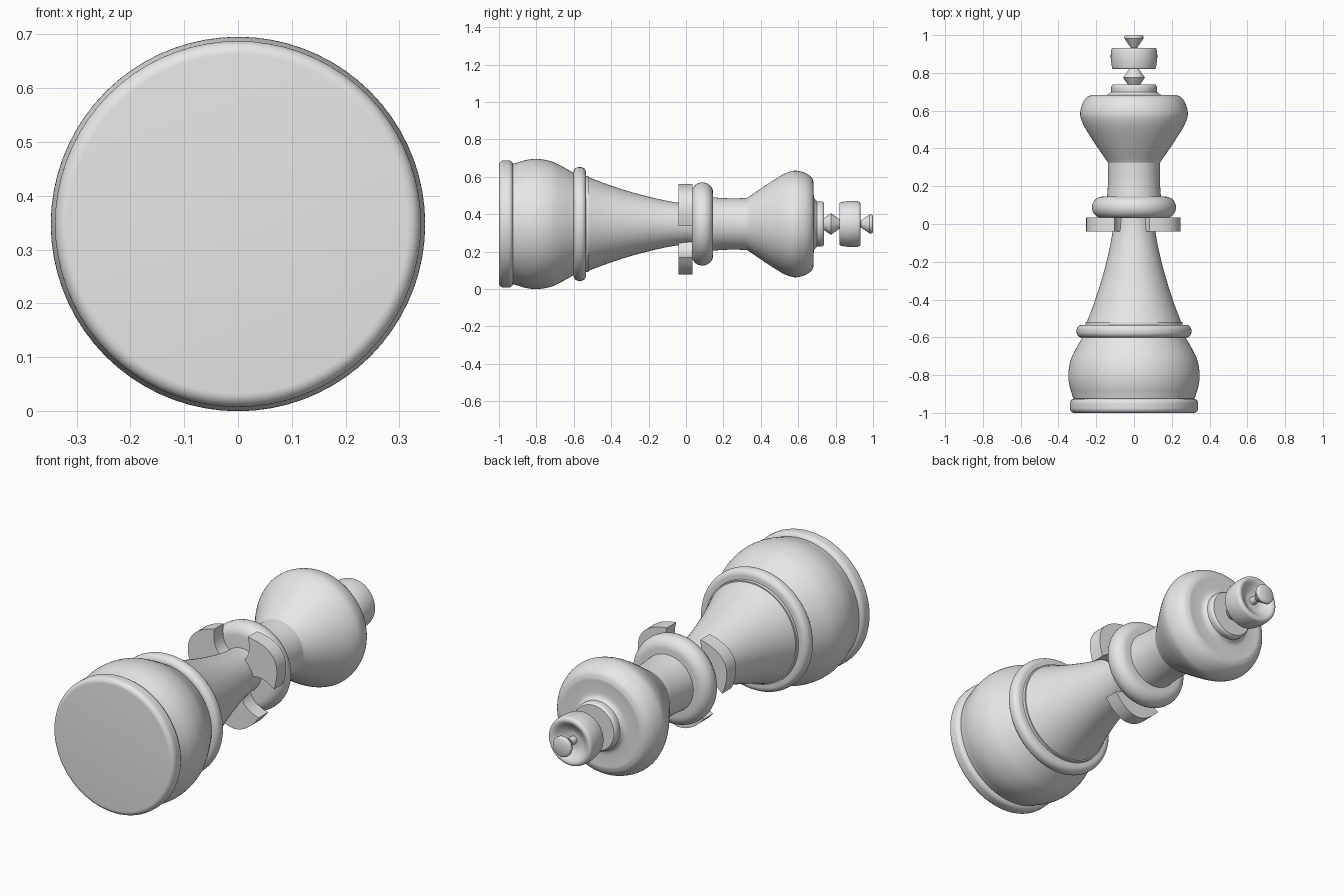
import bpy, bmesh, math
from mathutils import Matrix, Vector

cube = bpy.data.objects.get("Cube")
if cube:
    bpy.data.objects.remove(cube, do_unlink=True)

AXIS_Z = 0.3475
SIDES = 72

grey = bpy.data.materials.new("plain grey")
grey.use_nodes = True
grey.diffuse_color = (0.8, 0.8, 0.8, 1)
grey.node_tree.nodes["Principled BSDF"].inputs["Base Color"].default_value = (0.8, 0.8, 0.8, 1)


def finish(name, bm):
    bmesh.ops.recalc_face_normals(bm, faces=bm.faces)
    mesh = bpy.data.meshes.new(name)
    bm.to_mesh(mesh)
    bm.free()
    mesh.materials.append(grey)
    mesh.shade_smooth()
    mesh.set_sharp_from_angle(angle=math.radians(35))
    ob = bpy.data.objects.new(name, mesh)
    ob.location.z = AXIS_Z
    bpy.context.collection.objects.link(ob)
    return ob


def spline(points, steps=5):
    """Smooth curve through (y, radius) points."""
    p = [Vector(q) for q in points]
    if len(p) < 3:
        return p
    p = [2 * p[0] - p[1]] + p + [2 * p[-1] - p[-2]]
    out = []
    for a, b, c, d in zip(p, p[1:], p[2:], p[3:]):
        for i in range(steps):
            t = i / steps
            out.append(0.5 * (2 * b + (c - a) * t + (2 * a - 5 * b + 4 * c - d) * t**2
                              + (3 * b - a - 3 * c + d) * t**3))
    return out + [p[-2]]


def lathe(name, *runs):
    """Turn smooth runs, joined at crisp corners, around the long axis."""
    pts = []
    for run in runs:
        pts += spline(run)
    pts = [Vector((pts[0].x, 0))] + pts + [Vector((pts[-1].x, 0))]
    bm = bmesh.new()
    verts = [bm.verts.new((max(p.y, 0), p.x, 0)) for p in pts]
    edges = [bm.edges.new(e) for e in zip(verts, verts[1:])]
    bmesh.ops.spin(bm, geom=verts + edges, cent=(0, 0, 0), axis=(0, 1, 0),
                   angle=math.tau, steps=SIDES, use_merge=True)
    bmesh.ops.remove_doubles(bm, verts=bm.verts, dist=0.0003)
    return finish(name, bm)


# Rounded rings: centre along the axis, half width, outer radius, corner rounding
def ring(name, y, half, radius, corner):
    pts = []
    for cy, start in ((y - half + corner, 180), (y + half - corner, 90)):
        for i in range(9):
            a = math.radians(start - i * 90 / 8)
            pts.append((cy + corner * math.cos(a), radius - corner + corner * math.sin(a)))
    return lathe(name, *[[p, q] for p, q in zip(pts, pts[1:])])


ring("foot_disc", -0.9625, 0.0375, 0.34, 0.025)
ring("waist_ring", -0.568, 0.034, 0.304, 0.03)
ring("collar", 0.088, 0.057, 0.222, 0.055)

# Rounded base, flared stem and neck
lathe("base_bulge", [(-0.925, 0.322), (-0.9, 0.329), (-0.85, 0.343), (-0.79, 0.3475),
                     (-0.72, 0.335), (-0.66, 0.307), (-0.595, 0.27)])
lathe("stem", [(-0.57, 0.26), (-0.52, 0.256)],
      [(-0.52, 0.25), (-0.42, 0.212), (-0.3, 0.173), (-0.18, 0.141),
       (-0.08, 0.12), (0.0, 0.109), (0.06, 0.108)])
lathe("neck", [(0.08, 0.15), (0.15, 0.142), (0.24, 0.137), (0.33, 0.139)])

# Flared head with a stepped top
lathe("head", [(0.32, 0.137), (0.34, 0.148), (0.42, 0.203), (0.5, 0.254), (0.55, 0.278),
               (0.59, 0.285), (0.64, 0.272), (0.672, 0.248), (0.683, 0.222)],
      [(0.683, 0.222), (0.682, 0.18), (0.685, 0.14), (0.7, 0.121)],
      [(0.7, 0.121), (0.725, 0.121), (0.738, 0.113)])

# Finial: diamond bead, hollowed barrel and small knob
lathe("finial_bead", [(0.735, 0.03), (0.775, 0.058)], [(0.775, 0.058), (0.825, 0.022)])
lathe("finial_barrel", [(0.82, 0.108), (0.828, 0.116), (0.875, 0.123), (0.92, 0.121),
                        (0.932, 0.111), (0.93, 0.095), (0.912, 0.07), (0.9, 0.045),
                        (0.898, 0.02)])
lathe("finial_knob", [(0.89, 0.02), (0.935, 0.018)],
      [(0.935, 0.018), (0.982, 0.051)], [(0.982, 0.051), (0.994, 0.05), (1.0, 0.042)])


# Three flared fins under the collar
def fin(name, degrees):
    side = []
    root, bend, tip = Vector((0.07, 0.04)), Vector((0.155, 0.035)), Vector((0.186, 0.135))
    for i in range(9):
        t = i / 8
        side.append(root * (1 - t)**2 + bend * 2 * t * (1 - t) + tip * t**2)
    for i in range(1, 9):
        t = 1 - i / 8
        side.append(Vector((0.27 - 0.084 * t * t, tip.y * t)))
    outline = side + [Vector((p.x, -p.y)) for p in reversed(side[:-1])]
    bm = bmesh.new()
    face = bm.faces.new([bm.verts.new((p.x, -0.04, p.y)) for p in outline])
    new = bmesh.ops.extrude_face_region(bm, geom=[face])["geom"]
    bmesh.ops.translate(bm, vec=(0, 0.075, 0),
                        verts=[v for v in new if isinstance(v, bmesh.types.BMVert)])
    bmesh.ops.rotate(bm, verts=bm.verts, cent=(0, 0, 0),
                     matrix=Matrix.Rotation(-math.radians(degrees), 3, 'Y'))
    return finish(name, bm)


for label, angle in (("left", 33), ("right", 153), ("lower", 273)):
    fin(label + "_fin", angle)
